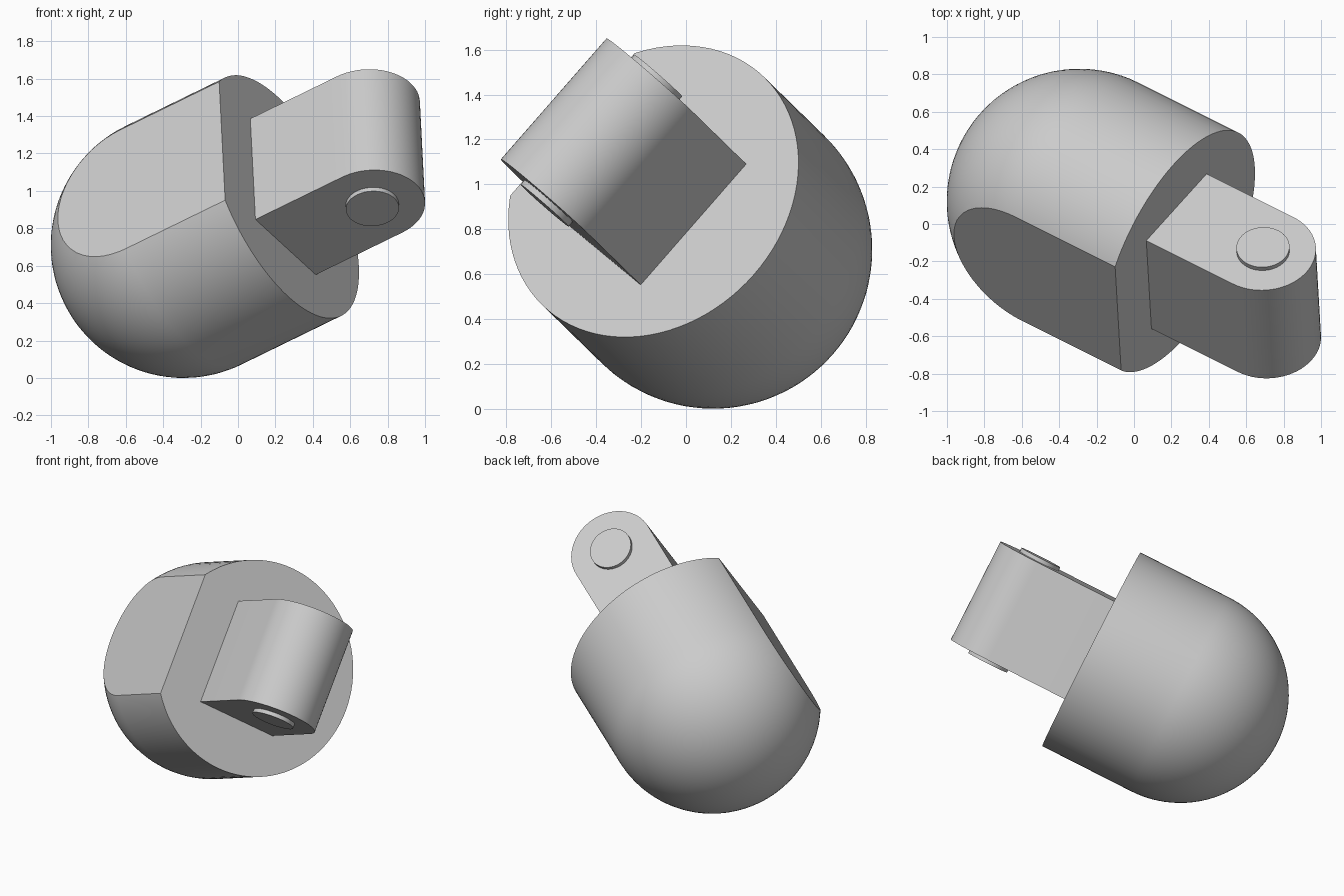
import bpy
import bmesh
from math import sin, cos, pi
from mathutils import Matrix, Vector

if "Cube" in bpy.data.objects:
    bpy.data.objects.remove(bpy.data.objects["Cube"], do_unlink=True)

RADIUS = 0.709       # capsule radius
LENGTH = 0.65        # straight part of the capsule
FLAT = 0.57          # distance of the flat from the axis
TAB_HALF = 0.2825    # half width of the tab
TAB_REACH = 0.565    # pin distance from the capsule's end
TAB_DEPTH = 0.358    # half length of the tab along the pin

# Tilted frame: local z along the capsule, local y along the pin
axis = Vector((0.82, -0.41, 0.40)).normalized()
side = Vector((-0.035, 0.656, 0.754)).cross(axis).normalized()
pin_dir = axis.cross(side)
frame = Matrix((side, pin_dir, axis)).transposed().to_4x4()
frame.translation = Vector((-0.292, 0.121, 0.709))

grey = bpy.data.materials.new("light_grey")
grey.use_nodes = True
grey.diffuse_color = (0.6, 0.6, 0.6, 1)
grey.node_tree.nodes["Principled BSDF"].inputs["Base Color"].default_value = (0.6, 0.6, 0.6, 1)


def finish(bm, name):
    bmesh.ops.recalc_face_normals(bm, faces=bm.faces[:])
    mesh = bpy.data.meshes.new(name)
    bm.to_mesh(mesh)
    bm.free()
    mesh.materials.append(grey)
    obj = bpy.data.objects.new(name, mesh)
    bpy.context.collection.objects.link(obj)
    obj.matrix_world = frame
    bpy.ops.object.select_all(action='DESELECT')
    obj.select_set(True)
    bpy.context.view_layer.objects.active = obj
    bpy.ops.object.shade_smooth_by_angle(angle=pi / 6)
    return obj


# Domed body: turned profile with one flat cut along its side
bm = bmesh.new()
arc = [(RADIUS * sin(a), 0, -RADIUS * cos(a)) for a in (i * pi / 48 for i in range(25))]
points = [bm.verts.new(p) for p in arc + [(RADIUS, 0, LENGTH), (0, 0, LENGTH)]]
edges = [bm.edges.new(pair) for pair in zip(points, points[1:])]
bmesh.ops.spin(bm, geom=points + edges, cent=(0, 0, 0), axis=(0, 0, 1),
               angle=2 * pi, steps=96)
bmesh.ops.remove_doubles(bm, verts=bm.verts[:], dist=0.0001)
bmesh.ops.bisect_plane(bm, geom=bm.verts[:] + bm.edges[:] + bm.faces[:],
                       plane_co=(-FLAT, 0, 0), plane_no=(-1, 0, 0), clear_outer=True)
bmesh.ops.holes_fill(bm, edges=[e for e in bm.edges if e.is_boundary], sides=0)
finish(bm, "domed_body")

# Tab with a half-round end
bm = bmesh.new()
top = LENGTH + TAB_REACH
outline = [(-TAB_HALF, LENGTH - 0.02), (TAB_HALF, LENGTH - 0.02)]
outline += [(TAB_HALF * cos(a), top + TAB_HALF * sin(a)) for a in (i * pi / 32 for i in range(33))]
face = bm.faces.new([bm.verts.new((x, -TAB_DEPTH, z)) for x, z in outline])
moved = bmesh.ops.extrude_face_region(bm, geom=[face], use_keep_orig=True)["geom"]
bmesh.ops.translate(bm, vec=(0, 2 * TAB_DEPTH, 0),
                    verts=[v for v in moved if isinstance(v, bmesh.types.BMVert)])
finish(bm, "rounded_tab")

# Pin through the tab, standing proud at both ends
bm = bmesh.new()
bmesh.ops.create_cone(bm, cap_ends=True, segments=64, radius1=0.142, radius2=0.142,
                      depth=0.77, matrix=Matrix.Translation((0, 0, top)) @ Matrix.Rotation(pi / 2, 4, 'X'))
finish(bm, "hinge_pin")
